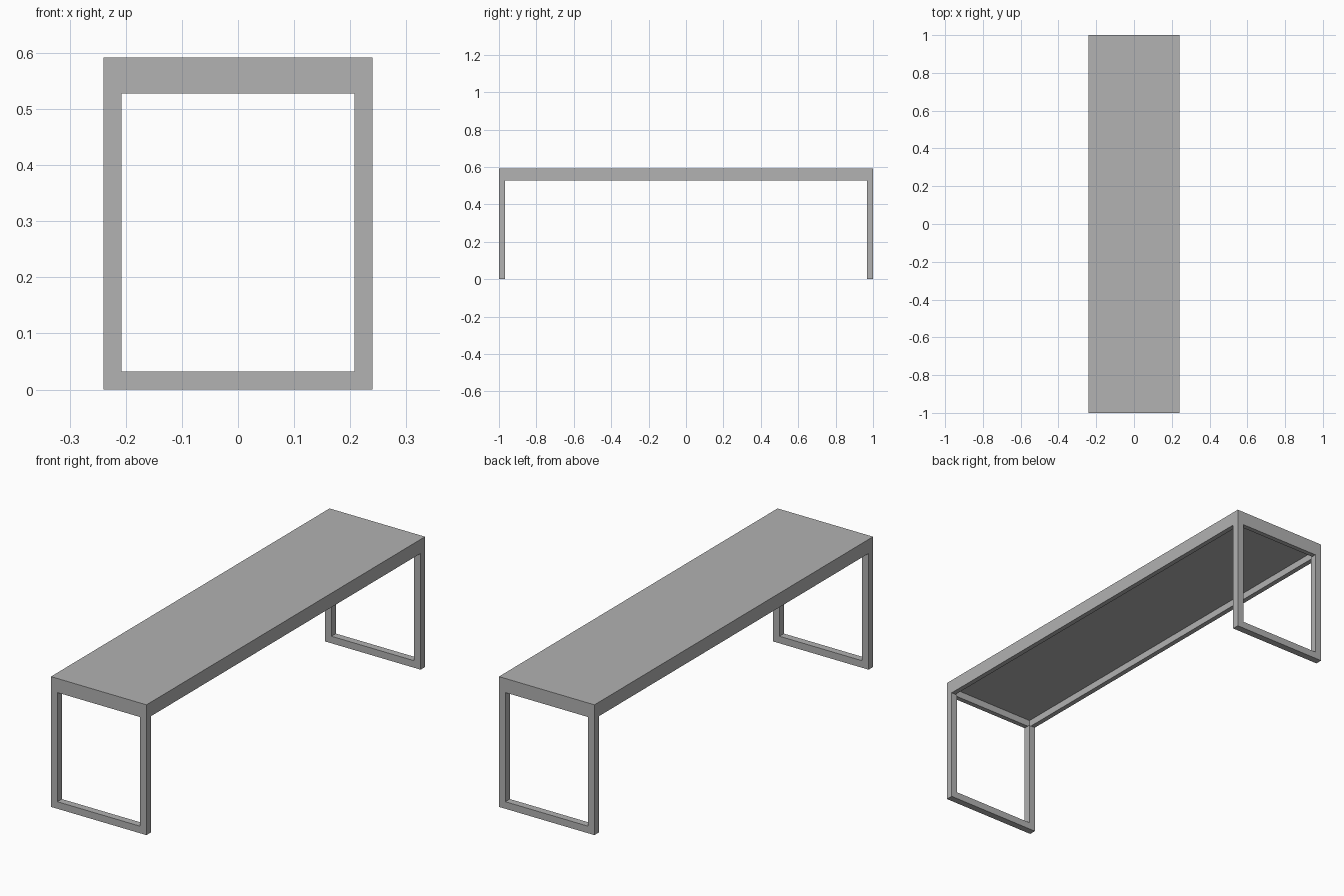
import bpy
import bmesh

cube = bpy.data.objects.get("Cube")
if cube:
    bpy.data.objects.remove(cube, do_unlink=True)

HALF_W, HALF_L, HEIGHT = 0.24, 1.0, 0.592
BAR = 0.032          # tube thickness
RAIL_Z = 0.528       # underside of the top rails

grey = bpy.data.materials.new("plain_grey")
grey.use_nodes = True
colour = (0.445, 0.445, 0.445, 1)
grey.diffuse_color = colour
grey.node_tree.nodes["Principled BSDF"].inputs["Base Color"].default_value = colour


def finish(name, bm):
    bmesh.ops.recalc_face_normals(bm, faces=bm.faces)
    mesh = bpy.data.meshes.new(name)
    bm.to_mesh(mesh)
    bm.free()
    mesh.materials.append(grey)
    obj = bpy.data.objects.new(name, mesh)
    bpy.context.collection.objects.link(obj)
    return obj


def extrude_outline(name, points, direction):
    bm = bmesh.new()
    face = bm.faces.new([bm.verts.new(p) for p in points])
    extruded = bmesh.ops.extrude_face_region(bm, geom=[face])["geom"]
    verts = [v for v in extruded if isinstance(v, bmesh.types.BMVert)]
    bmesh.ops.translate(bm, verts=verts, vec=direction)
    return finish(name, bm)


# Bench top: a slab with rails round a recessed underside
bm = bmesh.new()
bmesh.ops.create_cube(bm, size=1)
bmesh.ops.scale(bm, verts=bm.verts, vec=(2 * HALF_W, 2 * HALF_L, HEIGHT - RAIL_Z))
bmesh.ops.translate(bm, verts=bm.verts, vec=(0, 0, (HEIGHT + RAIL_Z) / 2))
bm.normal_update()
bottom = min(bm.faces, key=lambda f: f.calc_center_median().z)
bmesh.ops.inset_region(bm, faces=[bottom], thickness=BAR)
recess = bmesh.ops.extrude_face_region(bm, geom=[bottom])["geom"]
bmesh.ops.translate(bm, verts=[v for v in recess if isinstance(v, bmesh.types.BMVert)],
                    vec=(0, 0, BAR))
if bottom.is_valid:
    bmesh.ops.delete(bm, geom=[bottom], context='FACES_ONLY')
finish("bench_top", bm)

# Leg frames: a U of two posts and a floor bar at each end
inner = HALF_W - BAR
right_half = [(HALF_W, 0), (HALF_W, RAIL_Z), (inner, RAIL_Z), (inner, BAR)]
outline = right_half + [(-x, z) for x, z in reversed(right_half)]
for name, side in (("front_leg_frame", -1), ("back_leg_frame", 1)):
    extrude_outline(name, [(x, side * HALF_L, z) for x, z in outline], (0, -side * BAR, 0))
